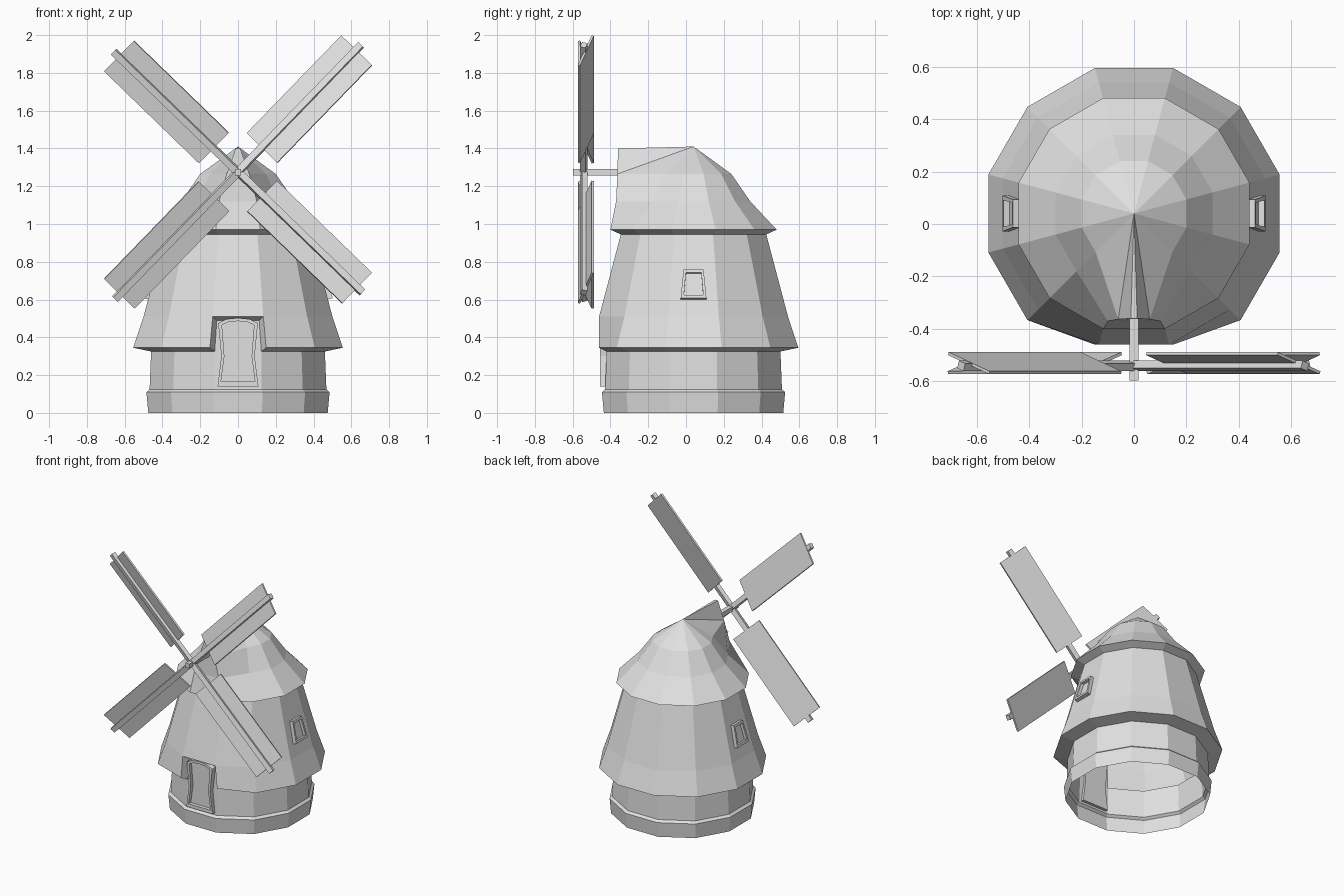
import bpy, bmesh
from math import cos, sin, pi, radians, atan2
from mathutils import Matrix, Vector

cube = bpy.data.objects.get("Cube")
if cube:
    bpy.data.objects.remove(cube)

grey = bpy.data.materials.new("plain_grey")
grey.use_nodes = True
grey.diffuse_color = (0.75, 0.75, 0.75, 1)
grey.node_tree.nodes["Principled BSDF"].inputs["Base Color"].default_value = (0.75, 0.75, 0.75, 1)


def finish(name, bm, matrix=Matrix()):
    bm.transform(matrix)
    bmesh.ops.recalc_face_normals(bm, faces=bm.faces)
    mesh = bpy.data.meshes.new(name)
    bm.to_mesh(mesh)
    bm.free()
    mesh.materials.append(grey)
    obj = bpy.data.objects.new(name, mesh)
    bpy.context.collection.objects.link(obj)
    return obj


def box(name, low, high, matrix=Matrix()):
    bm = bmesh.new()
    bmesh.ops.create_cube(bm, size=1)
    low, high = Vector(low), Vector(high)
    for v in bm.verts:
        v.co = [(a + b) / 2 + c * (b - a) for a, b, c in zip(low, high, v.co)]
    return finish(name, bm, matrix)


def frame(name, outer, inner, front, recess, back, matrix):
    """Raised surround with a recessed panel; outlines lie in local XZ, facing -Y."""
    bm = bmesh.new()

    def loop(points, y):
        return [bm.verts.new((x, y, z)) for x, z in points]
    loops = [loop(outer, back), loop(outer, front), loop(inner, front), loop(inner, recess)]
    n = len(outer)
    for a, b in zip(loops, loops[1:]):
        for k in range(n):
            j = (k + 1) % n
            bm.faces.new((a[k], a[j], b[j], b[k]))
    bm.faces.new(loops[0])
    bm.faces.new(loops[-1])
    return finish(name, bm, matrix)


def symmetric(half):
    return half + [(-x, z) for x, z in reversed(half) if x]


# Tower and roof: twelve-sided shell, rings given as (apothem, height)
SIDES, CY = 12, 0.04
profile = [(0.475, 0), (0.485, 0.11), (0.468, 0.125), (0.46, 0.325), (0.555, 0.345),
           (0.5, 0.51), (0.385, 0.945), (0.44, 0.97), (0.3, 1.12), (0.2, 1.265)]
SKIRT, SHOULDER, EAVE = 4, 5, 7

bm = bmesh.new()
rings = []
for apothem, z in profile:
    r = apothem / cos(pi / SIDES)
    angles = [radians(255 + 30 * k) for k in range(SIDES)]
    rings.append([bm.verts.new((r * cos(a), CY + r * sin(a), z)) for a in angles])

# Front corners: steep skirt, and roof pulled forward into a gable
for k, side in enumerate((-1, 1)):
    rings[SKIRT][k].co.y = -0.46
    rings[EAVE + 1][k].co = (side * 0.1, -0.37, 1.12)
    rings[EAVE + 2][k].co = (side * 0.06, -0.363, 1.265)

for i, (a, b) in enumerate(zip(rings, rings[1:])):
    for k in range(SIDES):
        j = (k + 1) % SIDES
        if k == 0 and i in (SKIRT - 1, SKIRT):
            continue
        bm.faces.new((a[k], a[j], b[j], b[k]))

# Notch in the skirt above the door
wall, skirt, shoulder = rings[SKIRT - 1], rings[SKIRT], rings[SHOULDER]
notch = [bm.verts.new((s * 0.112, -0.415, 0.49)) for s in (-1, 1)]
bm.faces.new((wall[0], wall[1], notch[1], notch[0]))
bm.faces.new((notch[0], notch[1], shoulder[1], shoulder[0]))
for k in (0, 1):
    bm.faces.new((wall[k], skirt[k], shoulder[k], notch[k]))

# Roof peak and gable ridge
top = rings[-1]
apex = bm.verts.new((0, CY, 1.41))
ridge = [bm.verts.new((s * 0.012, -0.36, 1.4)) for s in (-1, 1)]
for k in range(1, SIDES):
    bm.faces.new((top[k], top[(k + 1) % SIDES], apex))
bm.faces.new((top[0], top[1], ridge[1], ridge[0]))
bm.faces.new((ridge[0], ridge[1], apex))
for k in (0, 1):
    bm.faces.new((top[k], ridge[k], apex))
finish("tower_and_roof", bm)

# Door
frame("door",
      symmetric([(0.108, 0.14), (0.088, 0.3), (0.105, 0.475), (0.06, 0.497), (0, 0.503)]),
      symmetric([(0.09, 0.165), (0.072, 0.3), (0.085, 0.465), (0.05, 0.481), (0, 0.486)]),
      -0.455, -0.428, -0.405, Matrix())

# Side windows, leaning with the wall
lean = atan2(0.115, 0.435)
for name, turn in (("right_window", -90), ("left_window", 90)):
    place = (Matrix.Translation((0, CY, 0)) @ Matrix.Rotation(radians(turn), 4, "Z")
             @ Matrix.Translation((0, -0.456, 0.68)) @ Matrix.Rotation(-lean, 4, "X"))
    frame(name,
          symmetric([(0.068, -0.082), (0.053, 0.076)]),
          symmetric([(0.051, -0.064), (0.041, 0.058)]),
          -0.025, -0.003, 0.015, place)

# Sail shaft
box("sail_shaft", (-0.017, -0.597, 1.258), (0.017, -0.3, 1.292))

# Four pitched sails, each a spar with a board behind it
for n in range(4):
    trim = 0.02 * (n % 2)
    place = (Matrix.Translation((0, -0.54, 1.275))
             @ Matrix.Rotation(-radians(45.9 + 90 * n), 4, "Y")
             @ Matrix.Rotation(radians(-18), 4, "X"))
    box(f"sail_spar_{n + 1}", (0, -0.016, -0.018), (0.937 - trim, 0.014, 0.018), place)
    box(f"sail_board_{n + 1}", (0.18, 0.004, -0.118), (0.9 - trim, 0.016, 0.118), place)
